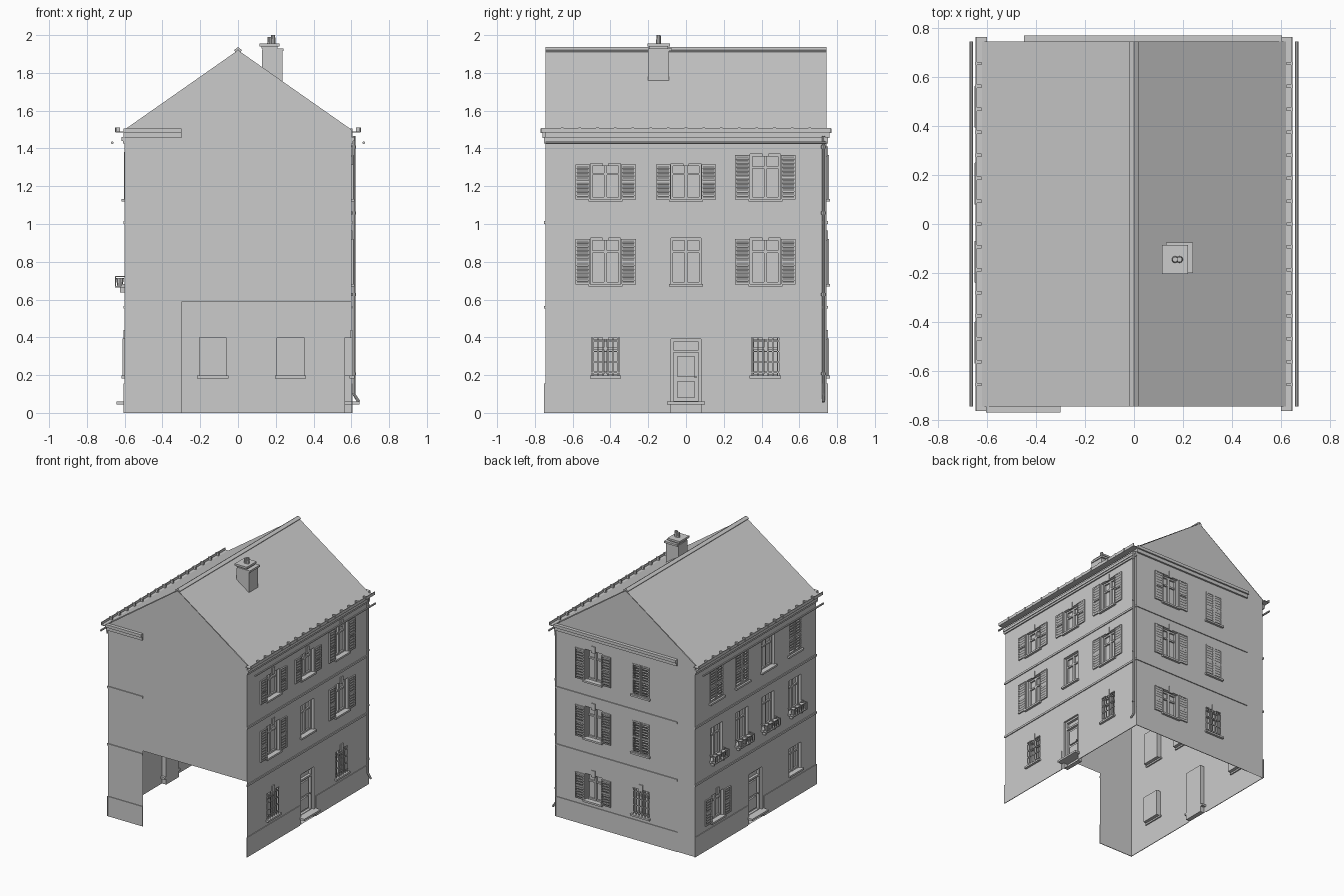
import bpy, bmesh, math
from mathutils import Matrix, Vector

if "Cube" in bpy.data.objects:
    bpy.data.objects.remove(bpy.data.objects["Cube"])

parts = {}


def part(name):
    return parts.setdefault(name, bmesh.new()) if name not in parts else parts[name]


def frame(u, n, d):
    """Wall frame: local x = along wall, y = up, z = outward."""
    m = Matrix.Identity(4)
    for i, c in enumerate((u, (0, 0, 1), n)):
        for j in range(3):
            m[j][i] = c[j]
    m.translation = Vector(n) * d
    return m


WX, WY = 0.6, 0.745
RIGHT = frame((0, 1, 0), (1, 0, 0), WX)
LEFT = frame((0, -1, 0), (-1, 0, 0), WX)
FRONT = frame((1, 0, 0), (0, -1, 0), WY)
BACK = frame((-1, 0, 0), (0, 1, 0), WY)
WORLD = Matrix.Identity(4)


def box(name, m, x0, x1, y0, y1, z0, z1, tilt=0):
    t = Matrix.Translation(((x0 + x1) / 2, (y0 + y1) / 2, (z0 + z1) / 2))
    s = Matrix.Diagonal((x1 - x0, y1 - y0, z1 - z0, 1))
    bmesh.ops.create_cube(part(name), size=1, matrix=m @ t @ Matrix.Rotation(tilt, 4, 'X') @ s)


def rod(name, a, b, r, r2=None, seg=8):
    a, b = Vector(a), Vector(b)
    q = (b - a).to_track_quat('Z', 'Y').to_matrix().to_4x4()
    bmesh.ops.create_cone(part(name), cap_ends=True, segments=seg, radius1=r, radius2=r2 or r,
                          depth=(b - a).length, matrix=Matrix.Translation((a + b) / 2) @ q)


def wall(name, m, half, holes, gable=False):
    """Single-sheet wall with recessed openings (depth 0 = plain hole)."""
    bm = part(name)

    def quad(*pts):
        bm.faces.new([bm.verts.new(m @ Vector(p)) for p in pts])
    us = sorted({-half, half, *[h[0] for h in holes], *[h[1] for h in holes]})
    vs = sorted({0, 1.5, *[h[2] for h in holes], *[h[3] for h in holes]})
    for a, b in zip(us, us[1:]):
        for c, d in zip(vs, vs[1:]):
            if not any(h[0] < (a + b) / 2 < h[1] and h[2] < (c + d) / 2 < h[3] for h in holes):
                quad((a, c, 0), (b, c, 0), (b, d, 0), (a, d, 0))
    for a, b, c, d, dep in holes:
        if dep:
            ring = [(a, c), (b, c), (b, d), (a, d)]
            for p, q in zip(ring, ring[1:] + ring[:1]):
                quad((*p, 0), (*q, 0), (*q, -dep), (*p, -dep))
            quad(*[(*p, -dep) for p in ring])
    if gable:
        quad((-half, 1.5, 0), (half, 1.5, 0), (0, 1.92, 0))
    bmesh.ops.remove_doubles(bm, verts=bm.verts, dist=1e-4)


def shutter(side, m, a, b, c, d, n):
    name = side + "_shutters"
    for x0, x1 in ((a, a + .008), (b - .008, b)):
        box(name, m, x0, x1, c, d, n, n + .01)
    for y in (c, (c + d) / 2 - .004, d - .008):
        box(name, m, a, b, y, y + .008, n, n + .01)
    k = int((d - c) / .02)
    for i in range(k):
        y = c + (i + .5) * (d - c) / k
        box(name, m, a + .006, b - .006, y - .009, y + .009, n + .003, n + .006, .5)


def window(side, m, u, c, d, kind, w=.08):
    a, b = u - w, u + w
    box(side + "_sills", m, a - .01, b + .01, c - .012, c + .002, -.01, .018)
    if kind in ("open", "grille"):
        box(side + "_keystones", m, u - .016, u + .016, d - .012, d + .04, -.004, .006)
    if kind == "closed":
        shutter(side, m, a, u - .001, c, d, -.006)
        shutter(side, m, u + .001, b, c, d, -.006)
        return
    # sash frame
    f = side + "_window_frames"
    for x0, x1 in ((a, a + .012), (u - .008, u + .008), (b - .012, b)):
        box(f, m, x0, x1, c, d, -.036, -.022)
    for y in (c, c + (d - c) * .68, d - .012):
        box(f, m, a, b, y, y + .012, -.036, -.024)
    if kind == "open":
        shutter(side, m, a - .08, a - .002, c, d - .005, .002)
        shutter(side, m, b + .002, b + .08, c, d - .005, .002)
    if kind == "grille":
        for i in range(6):
            x = a + .008 + i * (2 * w - .016) / 5
            box(side + "_grilles", m, x - .003, x + .003, c, d, .0, .006)
        for i in range(4):
            y = c + .02 + i * (d - c - .04) / 3
            box(side + "_grilles", m, a, b, y - .003, y + .003, -.002, .004)


def door(side, m):
    f = side + "_door"
    for x0, x1 in ((-.08, -.066), (.066, .08)):
        box(f, m, x0, x1, .05, .39, -.035, -.015)
    for y in (.05, .32, .376):
        box(f, m, -.08, .08, y, y + .014, -.035, -.015)
    for y0, y1 in ((.08, .17), (.19, .30)):
        box(f, m, -.045, .045, y0, y1, -.036, -.024)
    rod(f, m @ Vector((.05, .19, -.035)), m @ Vector((.05, .19, -.01)), .006)
    box(side + "_doorstep", m, -.1, .1, .045, .06, -.035, .043)


# openings for each wall: centre, bottom, top, kind, half width
rows = {
    "right": (RIGHT, [(-.426, 1.13, 1.32, "open", .08), (0, 1.13, 1.32, "open", .08),
                      (.42, 1.13, 1.37, "open", .08), (-.426, .68, .925, "open", .08),
                      (0, .68, .925, "plain", .08), (.42, .68, .925, "open", .08),
                      (-.426, .195, .4, "grille", .073), (.42, .195, .4, "grille", .073)]),
    "left": (LEFT, [(u, 1.13, 1.38, k, .08) for u, k in
                    ((-.48, "closed"), (-.165, "closed"), (.155, "plain"), (.485, "closed"))]
             + [(u, .68, .93, "plain", .075) for u in (-.48, -.165, .155, .485)]
             + [(-.47, .195, .4, "open", .075), (.49, .195, .4, "plain", .075)]),
    "back": (BACK, [(-.278, 1.13, 1.37, "open", .073), (.133, 1.13, 1.37, "closed", .073),
                    (-.278, .68, .925, "open", .073), (.133, .68, .925, "closed", .073),
                    (-.278, .195, .4, "open", .073), (.133, .195, .4, "grille", .073)]),
}
for side, (m, wins) in rows.items():
    holes = [(u - w, u + w, c, d, .036) for u, c, d, k, w in wins]
    if side != "back":
        holes.append((-.08, .08, 0, .39, .036))
        door(side, m)
    wall(side + "_wall", m, WX if side == "back" else WY, holes, side == "back")
    for u, c, d, k, w in wins:
        window(side, m, u, c, d, k, w)
wall("front_wall", FRONT, WX, [(-.3, WX, 0, .588, 0)], True)

# plinths, floor bands and cornices
runs = [(RIGHT, -.752, .752, 1), (LEFT, -.752, .752, 1), (BACK, -.605, .45, 0), (FRONT, -.605, -.3, 0)]
for m, a, b, has_door in runs:
    for x0, x1 in ([(a, -.1), (.1, b)] if has_door else [(a, b)]):
        box("plinth", m, x0, x1, 0, .155, 0, .005)
    for z in (.552, 1.0):
        box("floor_bands", m, a, b, z, z + .015, 0, .007)
    if has_door:
        box("side_cornices", m, a, b, 1.425, 1.44, 0, .01)
        box("side_cornices", m, a, b, 1.44, 1.46, 0, .016)
    else:
        box("end_cornices", m, a, b, 1.455, 1.482, 0, .014)
        box("end_cornices", m, a, b, 1.482, 1.505, 0, .026)

# roof planes and ridge cap
bm = part("roof")
for s in (-1, 1):
    p = [(0, -WY, 1.922), (s * .625, -WY, 1.488), (s * .625, WY, 1.488), (0, WY, 1.922)]
    bm.faces.new([bm.verts.new(q) for q in (p if s > 0 else p[::-1])])
    box("ridge_cap", WORLD @ Matrix.Translation((0, 0, 1.936)) @ Matrix.Rotation(s * .607, 4, 'Y'),
        *((0, .026) if s > 0 else (-.026, 0)), -WY, WY, -.012, 0)

# eaves: gutter, brackets and outer rod
for m in (RIGHT, LEFT):
    box("gutters", m, -.765, .765, 1.485, 1.491, .0, .048)
    box("gutters", m, -.765, .765, 1.491, 1.508, .042, .048)
    for i in range(15):
        u = (i - 7) * .0937
        box("gutter_brackets", m, u - .007, u + .007, 1.488, 1.512, .024, .05)
    rod("eave_rods", m @ Vector((-WY, 1.43, .066)), m @ Vector((WY, 1.43, .066)), .007)

# downpipe at the back right corner
path = [(.613, .727, 1.465), (.613, .727, .1), (.64, .727, .058)]
for p, q in zip(path, path[1:]):
    rod("downpipe", p, q, .008)
for z in (.2, .62, 1.05, 1.4):
    rod("downpipe", (.613, .727, z), (.613, .727, z + .015), .011)

# window boxes with railings and pots on the left wall
for u in (-.48, -.165, .155, .485):
    box("balcony_trays", LEFT, u - .085, u + .085, .665, .673, 0, .05)
    for x in (-.06, .06):
        box("balcony_trays", LEFT, u + x - .006, u + x + .006, .638, .665, 0, .025)
    box("balcony_rails", LEFT, u - .085, u + .085, .72, .726, .046, .052)
    for x in (-.083, .083):
        box("balcony_rails", LEFT, u + x - .003, u + x + .003, .72, .726, 0, .05)
    for i in range(8):
        x = u - .083 + i * .166 / 7
        box("balcony_rails", LEFT, x - .002, x + .002, .67, .722, .047, .051)
    for x in (-.052, 0, .052):
        rod("flower_pots", LEFT @ Vector((u + x, .673, .025)), LEFT @ Vector((u + x, .715, .025)), .014, .021)

# chimney
box("chimney", WORLD, .127, .235, -.2, -.09, 1.74, 1.92)
box("chimney", WORLD, .13, .242, -.2, -.075, 1.915, 1.93)
box("chimney", WORLD, .125, .21, -.195, -.095, 1.93, 1.94)
box("chimney", WORLD, .115, .22, -.205, -.085, 1.94, 1.955)
for x, h in ((.168, 1.99), (.186, 2.0)):
    rod("chimney_pots", (x, -.145, 1.955), (x, -.145, h), .014, .011, 10)

for name, bm in parts.items():
    me = bpy.data.meshes.new(name)
    bm.to_mesh(me)
    bm.free()
    bpy.context.collection.objects.link(bpy.data.objects.new(name, me))
